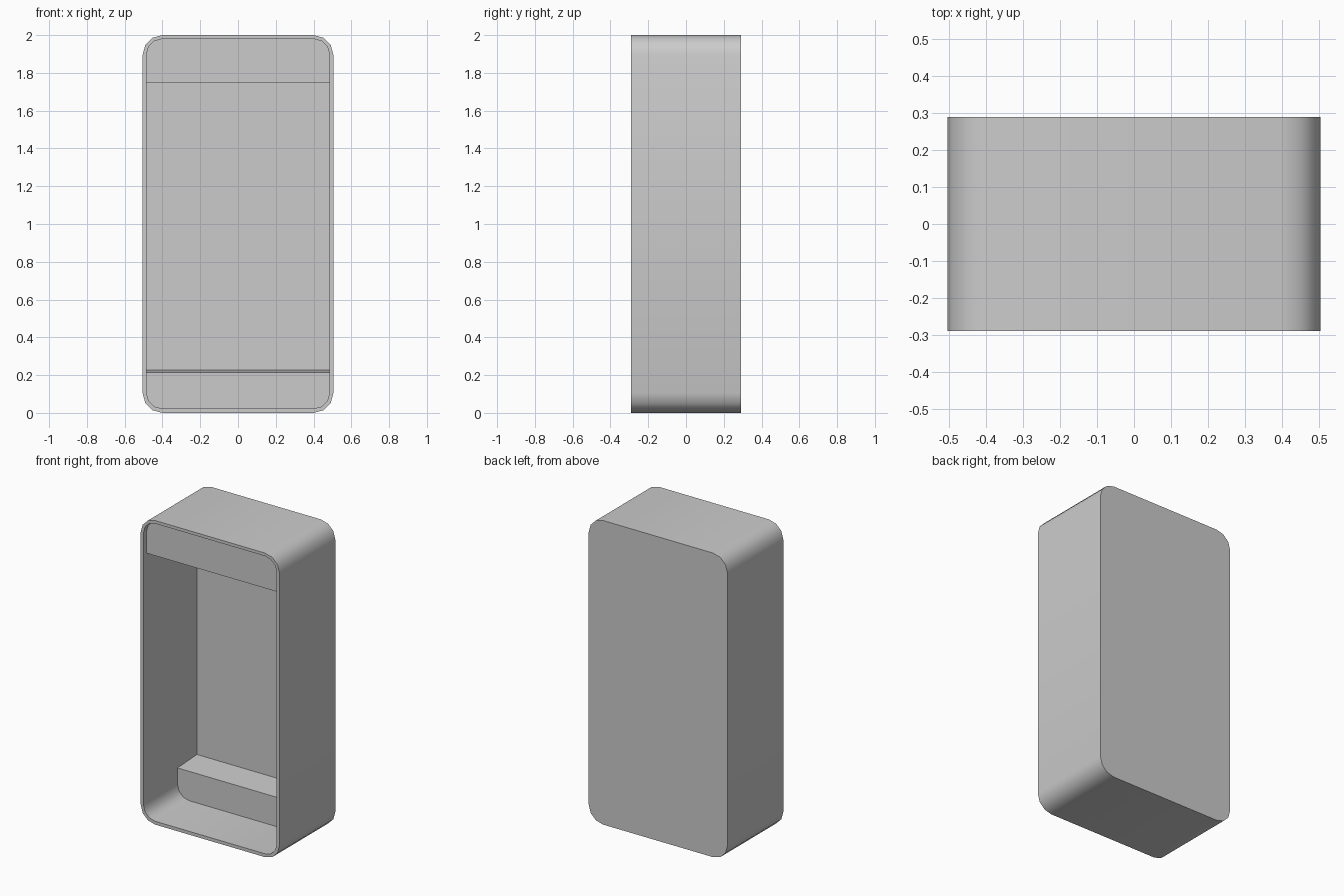
import bpy, bmesh
from math import sin, cos, pi, radians

if "Cube" in bpy.data.objects:
    bpy.data.objects.remove(bpy.data.objects["Cube"])

FRONT, BACK = -0.29, 0.29
HEADER_Y, STEP_Y, LINER_BACK = -0.257, 0.064, 0.266
HEADER_Z, STEP_Z, STEP_BACK_Z = 1.75, 0.215, 0.226


def rounded(half, z0, z1, r, splits=()):
    """Rounded rectangle in x/z, three segments per corner, optional points on the sides."""
    def corner(cx, cz, start):
        return [(cx + r * cos(start + i * pi / 6), cz + r * sin(start + i * pi / 6)) for i in range(4)]
    right = corner(half - r, z0 + r, -pi / 2) + [(half, z) for z in splits] + corner(half - r, z1 - r, 0)
    return right + [(-x, z) for x, z in reversed(right)]


def loop(bm, pts, y):
    return [bm.verts.new((x, y, z)) for x, z in pts]


def bridge(bm, a, b):
    n = len(a)
    for i in range(n):
        j = (i + 1) % n
        bm.faces.new((a[i], a[j], b[j], b[i]))


def finish(bm, name, face, sign):
    """Make normals consistent, with the given face looking along sign * y."""
    bmesh.ops.recalc_face_normals(bm, faces=bm.faces[:])
    face.normal_update()
    if face.normal.y * sign < 0:
        bmesh.ops.reverse_faces(bm, faces=bm.faces[:])
    me = bpy.data.meshes.new(name)
    bm.to_mesh(me)
    bm.free()
    ob = bpy.data.objects.new(name, me)
    bpy.context.collection.objects.link(ob)
    bpy.ops.object.select_all(action='DESELECT')
    ob.select_set(True)
    bpy.context.view_layer.objects.active = ob
    bpy.ops.object.shade_smooth_by_angle(angle=radians(40))


# Outer cabinet: back panel, rounded sides and front rim
bm = bmesh.new()
outer = rounded(0.505, 0, 2, 0.105)
inner = rounded(0.485, 0.022, 1.98, 0.085)
back = loop(bm, outer, BACK)
front = loop(bm, outer, FRONT)
rim = loop(bm, inner, FRONT)
bridge(bm, back, front)
bridge(bm, front, rim)
panel = bm.faces.new(back)
finish(bm, "cabinet_shell", panel, 1)

# Inner liner: header panel at the top, stepped compressor cover at the bottom
bm = bmesh.new()
pts = rounded(0.485, 0.022, 1.98, 0.085, (STEP_Z, HEADER_Z))
l0 = loop(bm, pts, FRONT)
l1 = loop(bm, pts, HEADER_Y)
bridge(bm, l0, l1)
bm.faces.new([v for v in l1 if v.co.z > HEADER_Z - 1e-4])
low = [v for v in l1 if v.co.z < HEADER_Z + 1e-4]
l2 = [bm.verts.new((v.co.x, STEP_Y, v.co.z)) for v in low]
bridge(bm, low, l2)
bm.faces.new([v for v in l2 if v.co.z < STEP_Z + 1e-4])
mid = [v for v in l2 if v.co.z > STEP_Z - 1e-4]
l3 = [bm.verts.new((v.co.x, LINER_BACK, HEADER_Z if v.co.z > 1 else STEP_BACK_Z)) for v in mid]
bridge(bm, mid, l3)
wall = bm.faces.new(l3)
finish(bm, "inner_liner", wall, -1)
